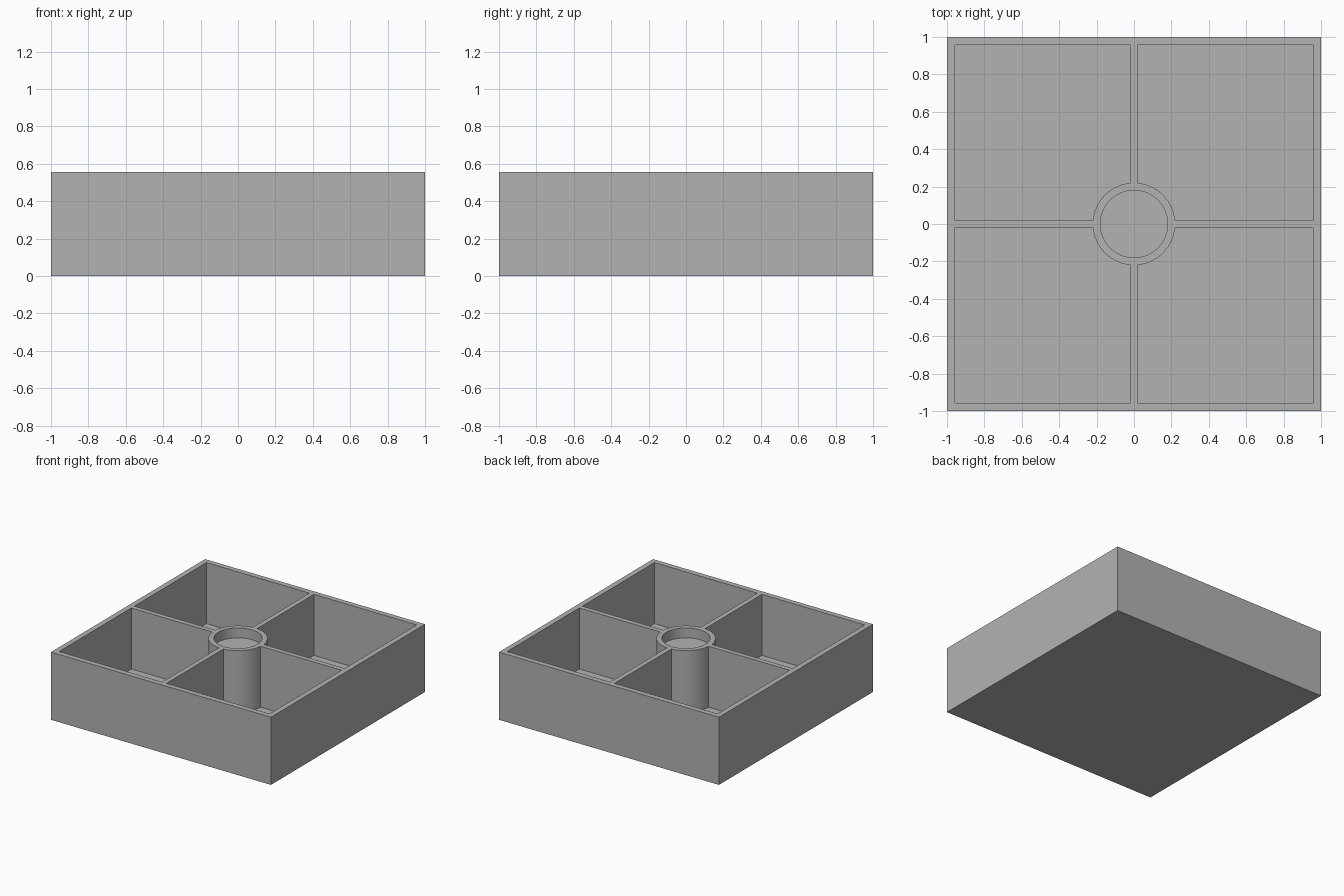
import bpy
import bmesh
from math import asin, cos, sin, pi

old = bpy.data.objects.get("Cube")
if old:
    bpy.data.objects.remove(old, do_unlink=True)

HEIGHT, FLOOR, CUP_FLOOR = 0.556, 0.055, 0.475
INNER, RIB = 0.956, 0.02          # inner wall face, half rib thickness
POST, CUP = 0.22, 0.18            # post and cup radii
TOP = HEIGHT + 0.1                # cutters reach above the rim

grey = bpy.data.materials.new("grey_plastic")
grey.use_nodes = True
colour = (0.45, 0.45, 0.45, 1)
grey.diffuse_color = colour
grey.node_tree.nodes["Principled BSDF"].inputs["Base Color"].default_value = colour


def add_prism(bm, outline, bottom, top):
    """Extrude a flat outline into a closed prism."""
    face = bm.faces.new([bm.verts.new((x, y, bottom)) for x, y in outline])
    result = bmesh.ops.extrude_face_region(bm, geom=[face])
    for v in result["geom"]:
        if isinstance(v, bmesh.types.BMVert):
            v.co.z = top


def make_object(name, prisms):
    bm = bmesh.new()
    for prism in prisms:
        add_prism(bm, *prism)
    bmesh.ops.recalc_face_normals(bm, faces=bm.faces)
    mesh = bpy.data.meshes.new(name)
    bm.to_mesh(mesh)
    bm.free()
    mesh.materials.append(grey)
    obj = bpy.data.objects.new(name, mesh)
    bpy.context.collection.objects.link(obj)
    return obj


# Quarter pocket: a square with its inner corner rounded around the post
start, steps = asin(RIB / POST), 24
angles = [start + (pi / 2 - 2 * start) * i / steps for i in range(steps + 1)]
pocket = [(POST * cos(a), POST * sin(a)) for a in angles]
pocket += [(RIB, INNER), (INNER, INNER), (INNER, RIB)]
cuts = [([(x * sx, y * sy) for x, y in pocket], FLOOR, TOP)
        for sx in (-1, 1) for sy in (-1, 1)]

# Shallow round cup in the top of the post
circle = [(CUP * cos(2 * pi * i / 96), CUP * sin(2 * pi * i / 96)) for i in range(96)]
cuts.append((circle, CUP_FLOOR, TOP))

# Tray block with the pockets and cup cut out
tray = make_object("divided_tray", [([(-1, -1), (1, -1), (1, 1), (-1, 1)], 0, HEIGHT)])
cutter = make_object("pocket_cutter", cuts)
cutter.hide_render = True

cut = tray.modifiers.new("pockets", "BOOLEAN")
cut.operation = "DIFFERENCE"
cut.solver = "EXACT"
cut.object = cutter

bpy.ops.object.select_all(action="DESELECT")
tray.select_set(True)
bpy.context.view_layer.objects.active = tray
bpy.ops.object.modifier_apply(modifier=cut.name)
bpy.data.objects.remove(cutter, do_unlink=True)
bpy.ops.object.shade_smooth_by_angle()
